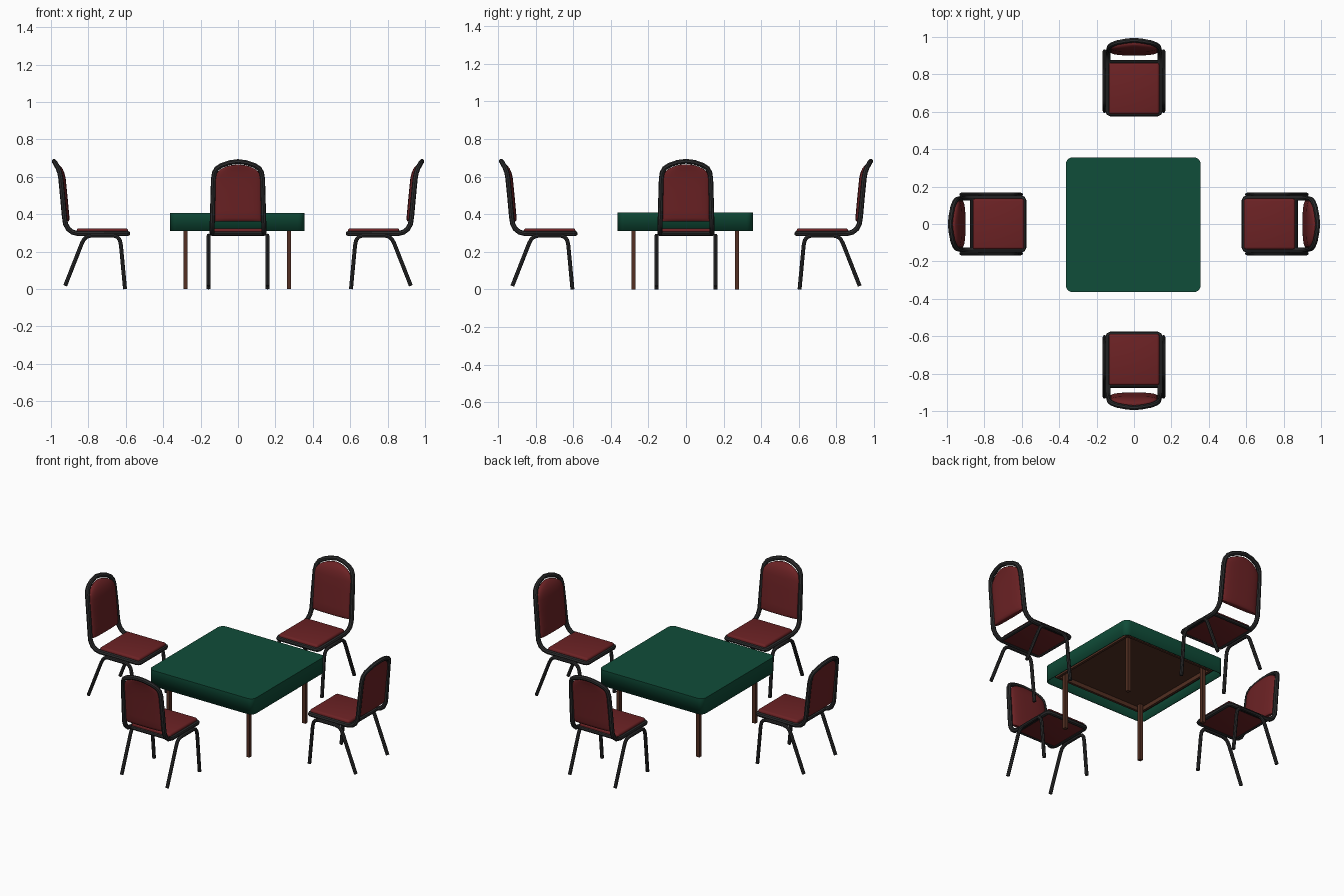
import bpy, bmesh, math
from mathutils import Matrix

if "Cube" in bpy.data.objects:
    bpy.data.objects.remove(bpy.data.objects["Cube"])


def material(name, rgb):
    m = bpy.data.materials.new(name)
    m.diffuse_color = (*rgb, 1)
    m.use_nodes = True
    m.node_tree.nodes["Principled BSDF"].inputs["Base Color"].default_value = m.diffuse_color
    return m


GREEN = material("green_cloth", (0.005, 0.075, 0.041))
RED = material("red_fabric", (0.15, 0.016, 0.018))
BLACK = material("dark_metal", (0.025, 0.025, 0.026))
BROWN = material("brown_wood", (0.085, 0.028, 0.016))


def add(name, mesh, mat):
    ob = bpy.data.objects.new(name, mesh)
    bpy.context.collection.objects.link(ob)
    if not mesh.materials:
        mesh.materials.append(mat)
    return ob


def from_bm(name, bm, mat, smooth=False):
    bmesh.ops.recalc_face_normals(bm, faces=bm.faces)
    me = bpy.data.meshes.new(name)
    bm.to_mesh(me)
    bm.free()
    ob = add(name, me, mat)
    if smooth:
        smooth_object(ob)
    return ob


def smooth_object(ob):
    bpy.ops.object.select_all(action='DESELECT')
    ob.select_set(True)
    bpy.context.view_layer.objects.active = ob
    bpy.ops.object.shade_smooth_by_angle(angle=math.radians(40))


def box(name, lo, hi, mat, bevel=0):
    bm = bmesh.new()
    size = [b - a for a, b in zip(lo, hi)]
    mid = [(a + b) / 2 for a, b in zip(lo, hi)]
    bmesh.ops.create_cube(bm, size=1, matrix=Matrix.Translation(mid) @ Matrix.Diagonal((*size, 1)))
    if bevel:
        bmesh.ops.bevel(bm, geom=bm.edges[:], offset=bevel, segments=3, profile=0.5, affect='EDGES')
    return from_bm(name, bm, mat, bool(bevel))


def tube(name, pts, radius, mat, cyclic=False):
    cu = bpy.data.curves.new(name, 'CURVE')
    cu.dimensions = '3D'
    cu.bevel_depth = radius
    cu.bevel_resolution = 2
    cu.use_fill_caps = True
    sp = cu.splines.new('POLY')
    sp.points.add(len(pts) - 1)
    for p, co in zip(sp.points, pts):
        p.co = (*co, 1)
    sp.use_cyclic_u = cyclic
    ob = add(name, cu, mat)
    bpy.ops.object.select_all(action='DESELECT')
    ob.select_set(True)
    bpy.context.view_layer.objects.active = ob
    bpy.ops.object.convert(target='MESH')
    ob = bpy.context.view_layer.objects.active
    smooth_object(ob)
    return ob


# ---------- table ----------
C = -0.004  # table centre offset

# draped cloth: rounded square with a skirt, open below
bm = bmesh.new()
H, R = 0.36, 0.035
ring = []
for q in range(4):
    cx = (H - R) * (1 if q in (0, 3) else -1)
    cy = (H - R) * (1 if q < 2 else -1)
    for i in range(7):
        a = math.pi / 2 * (q + i / 6)
        ring.append(bm.verts.new((C + cx + R * math.cos(a), C + cy + R * math.sin(a), 0.408)))
top = bm.faces.new(ring)
ext = bmesh.ops.extrude_edge_only(bm, edges=top.edges[:])
for v in ext["geom"]:
    if isinstance(v, bmesh.types.BMVert):
        v.co.z = 0.31
cloth = from_bm("table_cloth", bm, GREEN, True)
mod = cloth.modifiers.new("thickness", 'SOLIDIFY')
mod.thickness = 0.006
mod.offset = -1

# wooden top, apron and legs
box("table_top", (C - 0.345, C - 0.345, 0.36), (C + 0.345, C + 0.345, 0.4), BROWN)
for s in (-1, 1):
    a, b = sorted((s * 0.30, s * 0.315))
    box("apron_side", (C + a, C - 0.315, 0.335), (C + b, C + 0.315, 0.365), BROWN)
    box("apron_end", (C - 0.30, C + a, 0.335), (C + 0.30, C + b, 0.365), BROWN)
    for t in (-1, 1):
        x, y = C + s * 0.276, C + t * 0.276
        box("table_leg", (x - 0.011, y - 0.011, 0), (x + 0.011, y + 0.011, 0.37), BROWN)

# ---------- chair, built facing the table from +x ----------
parts = []

# continuous frame: half path from seat front to top of the back, mirrored
half = [(0.589, 0.125, 0.297), (0.593, 0.135, 0.297), (0.603, 0.139, 0.297),
        (0.855, 0.139, 0.297), (0.885, 0.139, 0.304), (0.908, 0.139, 0.322),
        (0.922, 0.138, 0.348), (0.927, 0.137, 0.38), (0.937, 0.134, 0.49),
        (0.947, 0.131, 0.59), (0.953, 0.126, 0.622), (0.961, 0.113, 0.645),
        (0.970, 0.088, 0.661), (0.978, 0.045, 0.676)]
loop = half + [(0.983, 0, 0.682)] + [(x, -y, z) for x, y, z in reversed(half)]
parts.append(tube("chair_frame", loop, 0.0135, BLACK, True))
parts.append(tube("seat_rear_bar", [(0.865, -0.139, 0.297), (0.865, 0.139, 0.297)], 0.011, BLACK))

# side leg hoops
leg = [(0.604, 0), (0.626, 0.235), (0.632, 0.262), (0.645, 0.279), (0.665, 0.286),
       (0.785, 0.286), (0.808, 0.280), (0.824, 0.266), (0.836, 0.242), (0.924, 0.018)]
for s in (-1, 1):
    parts.append(tube("side_legs", [(x, s * 0.157, z) for x, z in leg], 0.0105, BLACK))

# seat cushion
parts.append(box("seat", (0.588, -0.135, 0.288), (0.862, 0.135, 0.325), RED, 0.012))


def back_x(z):
    """Lean of the back frame at height z."""
    for (x0, _, z0), (x1, _, z1) in zip(half[7:], half[8:] + [(0.983, 0, 0.682)]):
        if z <= z1:
            return x0 + (x1 - x0) * (z - z0) / (z1 - z0)
    return 0.983


# back cushion: stacked oval sections with an arched top
bm = bmesh.new()
levels = [0.362, 0.366, 0.38, 0.42, 0.47, 0.53, 0.59] + \
         [0.59 + 0.075 * math.sin(math.radians(d)) for d in (15, 30, 45, 57, 68, 78, 86)]
rows, N = [], 32
for i, z in enumerate(levels):
    k = math.sqrt(max(0, 1 - (max(0, z - 0.59) / 0.0755) ** 2))
    thick = 0.02 * (0.6, 0.85, 1)[min(i, 2)] * (0.35 + 0.65 * k)
    row = []
    for j in range(N):
        a = 2 * math.pi * j / N
        c, s = math.cos(a), math.sin(a)
        y = 0.126 * k * math.copysign(abs(c) ** 0.7, c)
        x = back_x(z) - 0.006 + thick * math.copysign(abs(s) ** 0.8, s)
        row.append(bm.verts.new((x, y, z)))
    rows.append(row)
for r0, r1 in zip(rows, rows[1:]):
    for j in range(N):
        bm.faces.new((r0[j], r0[(j + 1) % N], r1[(j + 1) % N], r1[j]))
bm.faces.new(rows[0])
bm.faces.new(rows[-1])
parts.append(from_bm("back_cushion", bm, RED, True))

# three more chairs around the table
for k in (1, 2, 3):
    for p in parts:
        ob = p.copy()
        ob.matrix_world = Matrix.Rotation(k * math.pi / 2, 4, 'Z')
        bpy.context.collection.objects.link(ob)
